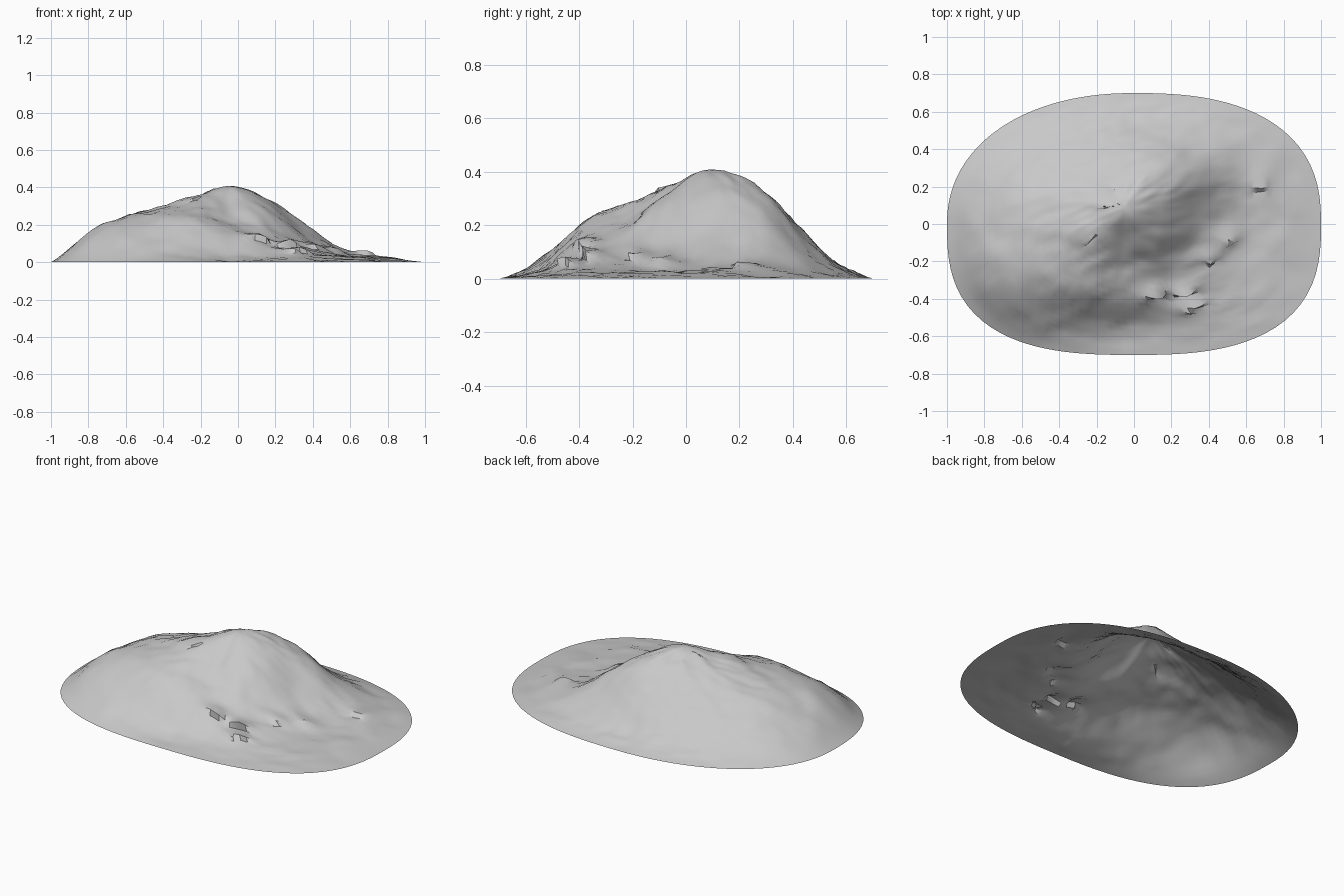
import bpy, bmesh, math
from mathutils import Vector, noise

cube = bpy.data.objects.get("Cube")
if cube:
    bpy.data.objects.remove(cube)

SUMMIT = Vector((-0.05, 0.09))
PEAK = 0.408
SPOKES, RINGS = 112, 32

# Heights along each slope, every 30 degrees round the summit, at fifths of the way to the rim
SLOPES = [
    (.325, .15, .045, .025), (.362, .27, .125, .04), (.375, .295, .16, .05),
    (.355, .275, .155, .045), (.345, .25, .15, .055), (.33, .245, .165, .07),
    (.34, .28, .225, .125), (.355, .295, .245, .165), (.345, .28, .225, .095),
    (.32, .215, .165, .04), (.32, .18, .09, .03), (.30, .12, .045, .02),
]

# Small overhanging rock ledges: x, y, rise
LEDGES = [(.27, -.37, .045), (.33, -.45, .04), (.68, .2, .03), (.12, -.39, .035),
          (-.1, .2, .015), (-.13, .1, .015), (.52, -.1, .03), (.42, -.19, .03),
          (-.65, .32, .015), (-.65, .5, .015), (-.25, -.09, .015), (.72, -.54, .02)]


def catmull(a, b, c, d, f):
    return b + 0.5 * f * (c - a + f * (2*a - 5*b + 4*c - d + f * (3*(b - c) + d - a)))


def along(slope, t):
    pts = [slope[0], PEAK, *slope, 0.0, -slope[-1] / 2]
    i = min(int(t * 5), 4)
    return catmull(*pts[i:i + 4], t * 5 - i)


def slope_height(angle, t):
    a = angle / math.tau * len(SLOPES)
    i = int(a)
    near = [along(SLOPES[(i + k) % len(SLOPES)], t) for k in (-1, 0, 1, 2)]
    return catmull(*near, a - i)


def inside(p):
    if p.y > 0:
        n = 2.15 if p.x < 0 else 2.5
    else:
        n = 2.75 if p.x < 0 else 2.7
    return abs(p.x) ** n + abs(p.y / 0.7) ** n < 1


def rim_distance(direction):
    lo, hi = 0.0, 2.0
    for _ in range(30):
        mid = (lo + hi) / 2
        if inside(SUMMIT + direction * mid):
            lo = mid
        else:
            hi = mid
    return lo


def strata(x, y):
    # Streaks run along the slanted strata
    return x * 0.93 + y * 0.37, y * 0.93 - x * 0.37


def roughness(p):
    u, v = strata(p.x, p.y)
    return 0.011 * noise.noise(Vector((u * 5, v * 11, 3))) \
        + 0.009 * noise.noise(Vector((u * 13, v * 30, 8)))


def ledge_rise(p):
    total = 0.0
    for x, y, rise in LEDGES:
        du, dv = strata(p.x - x, p.y - y)
        if 0 < dv < 0.08:
            total += rise * math.exp(-(du / 0.06) ** 2) * (1 - dv / 0.08)
    return total


# Hillside sheet, open underneath
bm = bmesh.new()
top = bm.verts.new((*SUMMIT, PEAK))
rows = []
for s in range(SPOKES):
    angle = math.tau * s / SPOKES
    direction = Vector((math.cos(angle), math.sin(angle)))
    reach = rim_distance(direction)
    row = []
    for r in range(1, RINGS + 1):
        t = r / RINGS
        p = SUMMIT + direction * reach * t
        fade = min(1, (1 - t) * 8) * min(1, t * 6)
        ledge = ledge_rise(p) * fade
        z = max(0.0, slope_height(angle, t) + roughness(p) * fade + ledge)
        p += Vector((0.37, -0.93)) * ledge
        row.append(bm.verts.new((p.x, p.y, z)))
    rows.append(row)
for s in range(SPOKES):
    a, b = rows[s], rows[(s + 1) % SPOKES]
    bm.faces.new((top, a[0], b[0]))
    for r in range(RINGS - 1):
        bm.faces.new((a[r], a[r + 1], b[r + 1], b[r]))
mesh = bpy.data.meshes.new("hill")
bm.to_mesh(mesh)
bm.free()
hill = bpy.data.objects.new("hill", mesh)
bpy.context.collection.objects.link(hill)

# Plain grey stone
stone = bpy.data.materials.new("stone_grey")
stone.use_nodes = True
colour = (0.58, 0.58, 0.58, 1)
stone.diffuse_color = colour
stone.node_tree.nodes["Principled BSDF"].inputs["Base Color"].default_value = colour
mesh.materials.append(stone)

bpy.ops.object.select_all(action='DESELECT')
hill.select_set(True)
bpy.context.view_layer.objects.active = hill
bpy.ops.object.shade_smooth_by_angle(angle=math.radians(35))
